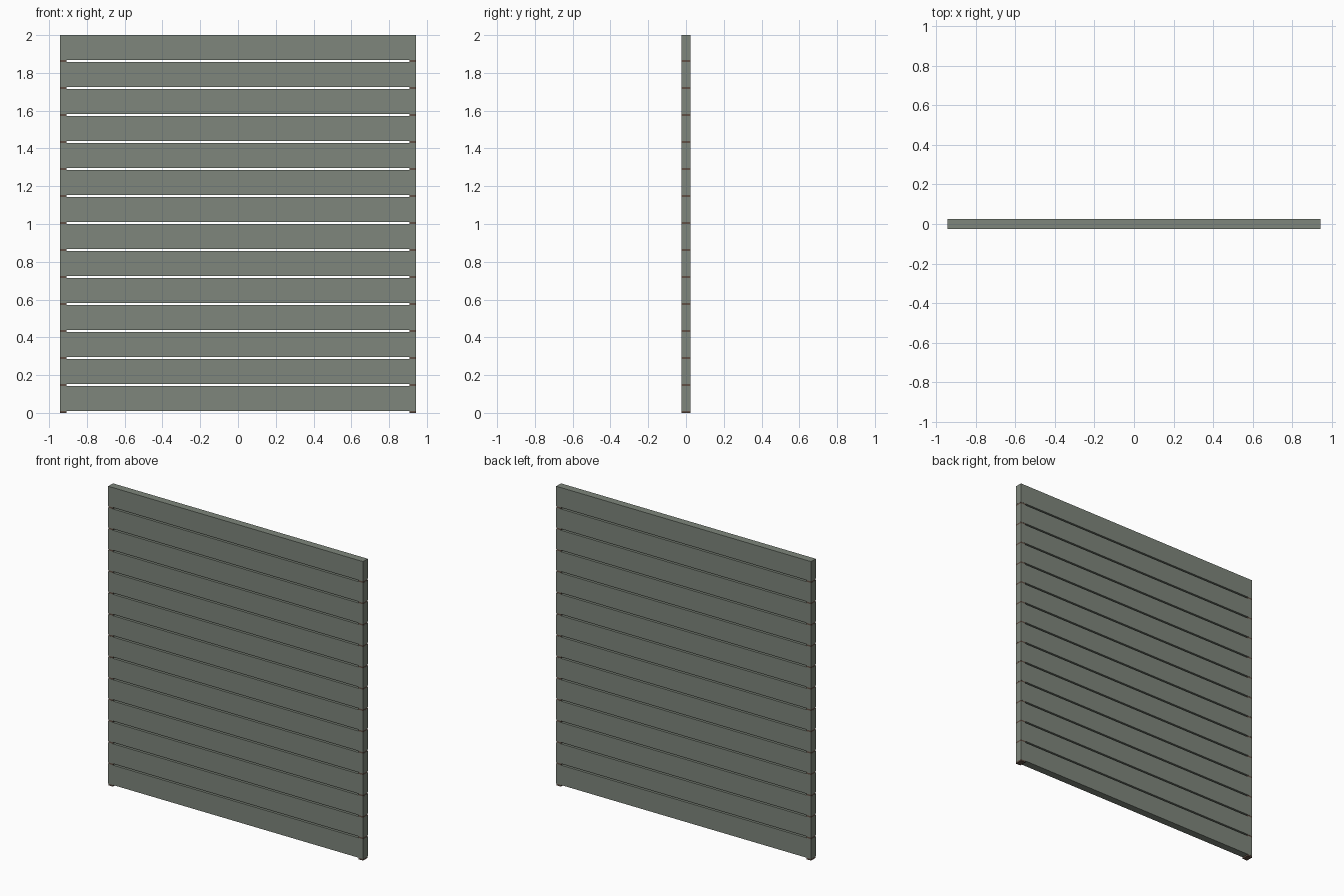
import bpy

if "Cube" in bpy.data.objects:
    bpy.data.objects.remove(bpy.data.objects["Cube"])

def material(name, rgb):
    m = bpy.data.materials.new(name)
    m.diffuse_color = (*rgb, 1)
    m.use_nodes = True
    m.node_tree.nodes["Principled BSDF"].inputs["Base Color"].default_value = m.diffuse_color
    return m

GREEN = material("painted_green", (0.21, 0.24, 0.20))
BROWN = material("post_brown", (0.12, 0.08, 0.06))

def box(name, centre, size, mat):
    bpy.ops.mesh.primitive_cube_add(size=1, location=centre)
    ob = bpy.context.object
    ob.name = name
    ob.scale = size
    bpy.ops.object.transform_apply(location=False, rotation=False, scale=True)
    ob.data.materials.append(mat)
    return ob

W, D = 1.886, 0.05
COUNT, PITCH, GAP = 14, 0.1428, 0.010

# Horizontal boards with narrow open gaps
for i in range(COUNT):
    top = 2.0 - i * PITCH
    h = PITCH - GAP
    box(f"board_{i + 1}", (0, 0, top - h / 2), (W, D, h), GREEN)

# End posts, flush with the boards (a hair inside so they only show in the gaps)
for side, name in ((-1, "left_post"), (1, "right_post")):
    box(name, (side * (W / 2 - 0.0180), 0, 0.9985), (0.0355, D - 0.0006, 1.997), BROWN)
